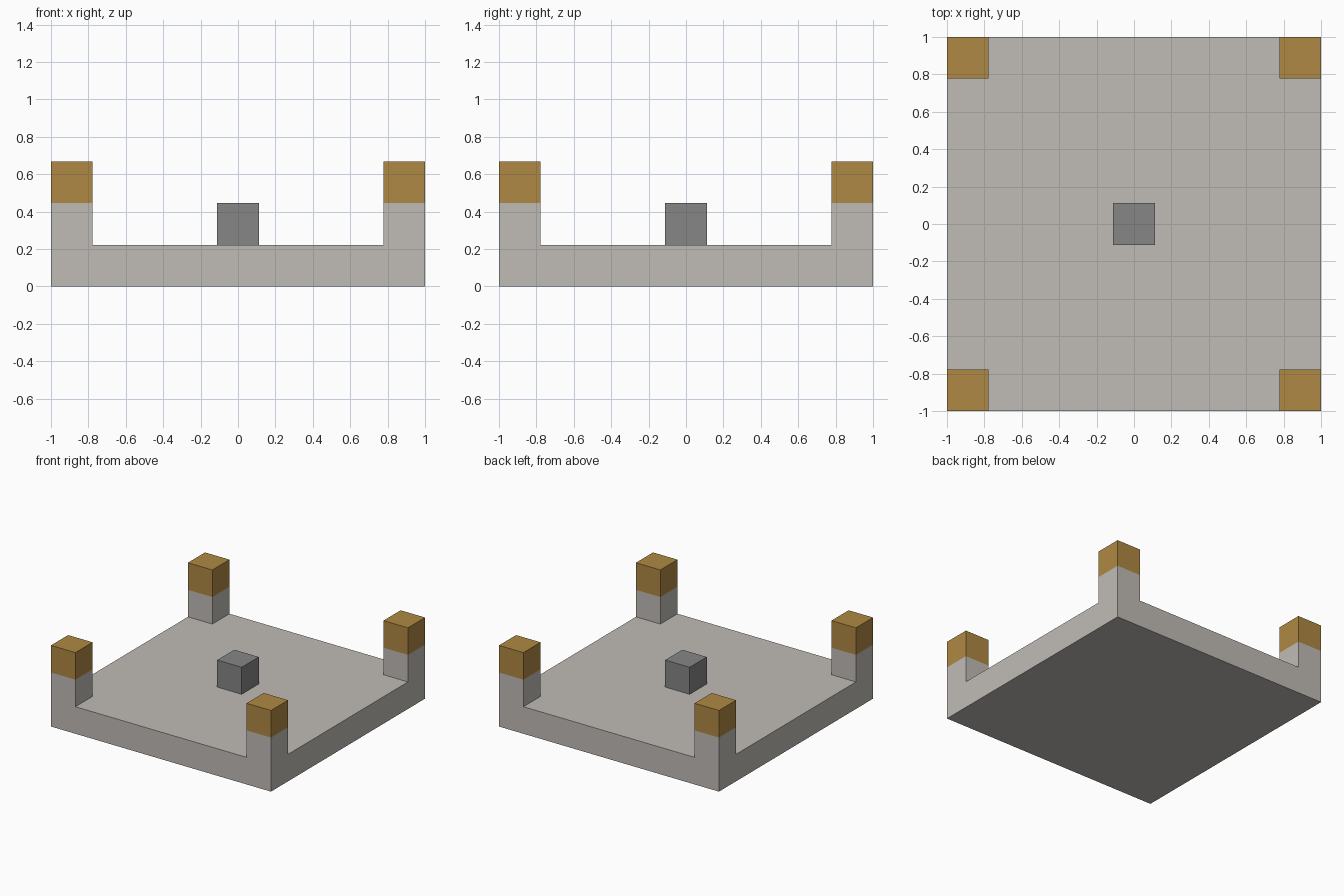
import bpy

if "Cube" in bpy.data.objects:
    bpy.data.objects.remove(bpy.data.objects["Cube"], do_unlink=True)

U = 2 / 9  # block size: the slab is nine blocks wide


def material(name, rgb):
    mat = bpy.data.materials.new(name)
    mat.use_nodes = True
    color = (*rgb, 1)
    mat.diffuse_color = color
    mat.node_tree.nodes["Principled BSDF"].inputs["Base Color"].default_value = color
    return mat


def block(name, x, y, level, width, mat):
    """Square block one unit tall, standing on the given level."""
    bpy.ops.mesh.primitive_cube_add(size=1, location=(x, y, (level + 0.5) * U))
    obj = bpy.context.object
    obj.name = name
    obj.scale = (width, width, U)
    bpy.ops.object.transform_apply(location=False, rotation=False, scale=True)
    obj.data.materials.append(mat)
    return obj


stone = material("pale stone", (0.527, 0.503, 0.468))
gold = material("ochre gold", (0.429, 0.246, 0.056))
grey = material("mid grey", (0.238, 0.238, 0.238))

# Floor slab and central block
block("base_slab", 0, 0, 0, 2, stone)
block("center_block", 0, 0, 1, U, grey)

# Corner posts with gold caps
corner = 1 - U / 2
for side, sx in (("left", 1), ("right", -1)):
    for end, sy in (("front", -1), ("back", 1)):
        block(f"{end}_{side}_post", sx * corner, sy * corner, 1, U, stone)
        block(f"{end}_{side}_cap", sx * corner, sy * corner, 2, U, gold)
